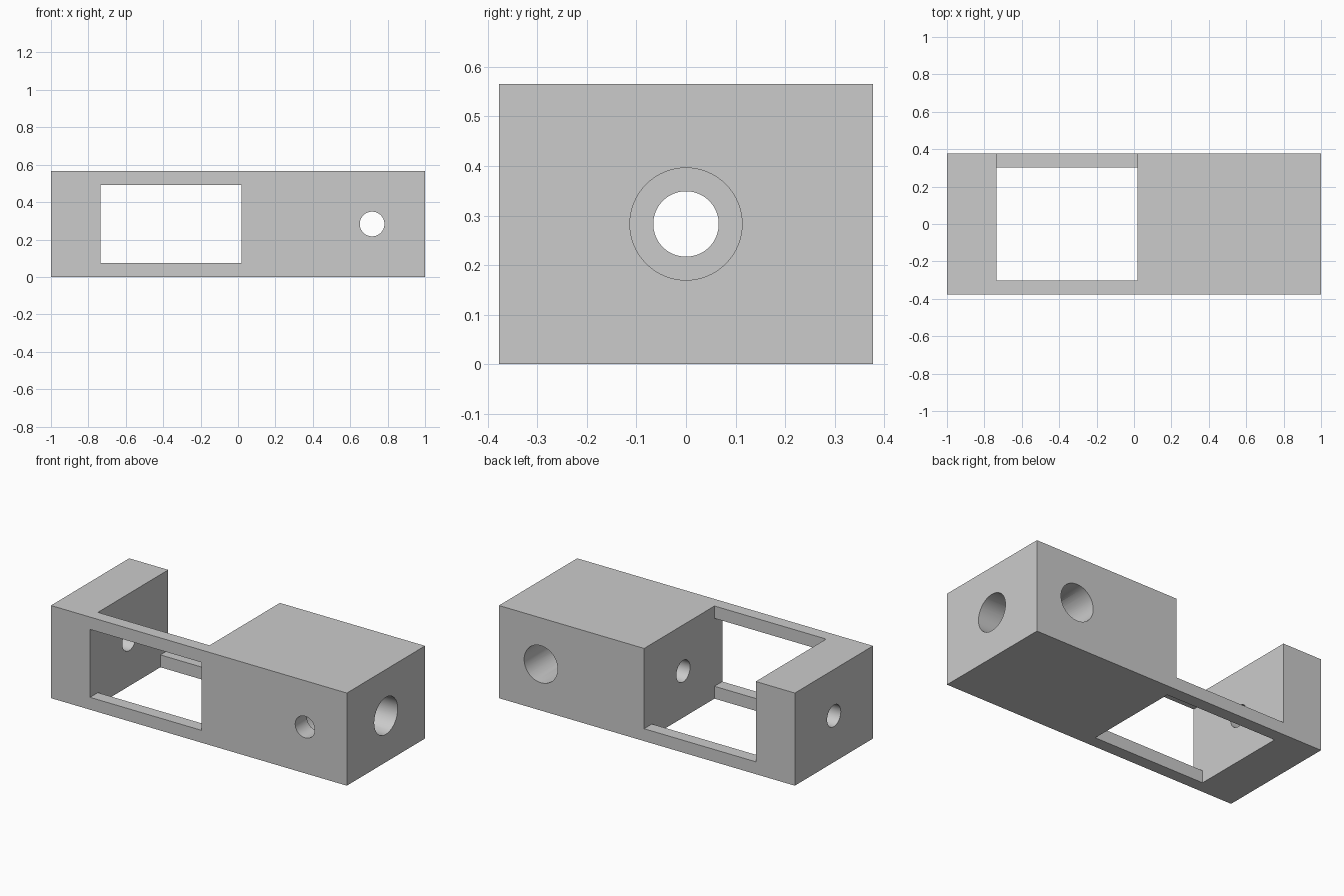
import bpy
import math

default = bpy.data.objects.get("Cube")
if default:
    bpy.data.objects.remove(default, do_unlink=True)

# Overall proportions, in steps of one wall unit
U = 2 / 53
LENGTH, DEPTH, HEIGHT = 53 * U, 20 * U, 15 * U
WALL = 2 * U
SLOT_X0, SLOT_X1 = -1 + 7 * U, -1 + 27 * U
MID_Z = HEIGHT / 2
CROSS_X = 1 - 7.5 * U
SMALL_R, BIG_R = 1.75 * U, 3 * U
STOP = 3 * U      # thickness left in front of each wide bore
OUT = 0.2         # cutter overshoot

grey = bpy.data.materials.new("plain grey")
grey.use_nodes = True
colour = (0.6, 0.6, 0.6, 1)
grey.diffuse_color = colour
grey.node_tree.nodes["Principled BSDF"].inputs["Base Color"].default_value = colour


def box(name, low, high):
    """Box between two opposite corners."""
    centre = [(a + b) / 2 for a, b in zip(low, high)]
    bpy.ops.mesh.primitive_cube_add(size=1, location=centre)
    obj = bpy.context.object
    obj.name = name
    obj.scale = [b - a for a, b in zip(low, high)]
    bpy.ops.object.transform_apply(location=True, rotation=True, scale=True)
    obj.data.materials.append(grey)
    return obj


def rod(name, axis, radius, start, end):
    """Round cutter along x, or along y through the cross hole."""
    middle = (start + end) / 2
    if axis == "x":
        location, rotation = (middle, 0, MID_Z), (0, math.pi / 2, 0)
    else:
        location, rotation = (CROSS_X, middle, MID_Z), (math.pi / 2, 0, 0)
    bpy.ops.mesh.primitive_cylinder_add(vertices=64, radius=radius, depth=end - start,
                                        location=location, rotation=rotation)
    obj = bpy.context.object
    obj.name = name
    bpy.ops.object.transform_apply(location=True, rotation=True, scale=True)
    obj.data.materials.append(grey)
    return obj


half = DEPTH / 2
body = box("housing_body", (-1, -half, 0), (1, half, HEIGHT))

cutters = [
    # Open chamber from top to bottom
    box("chamber_cutter", (SLOT_X0, -half + WALL, -OUT), (SLOT_X1, half - WALL, HEIGHT + OUT)),
    # Framed window at the front
    box("front_window_cutter", (SLOT_X0, -half - OUT, WALL), (SLOT_X1, 0, HEIGHT - WALL)),
    # Back opening, with only the bottom rail left
    box("back_opening_cutter", (SLOT_X0, 0, WALL), (SLOT_X1, half + OUT, HEIGHT + OUT)),
    # Lengthwise hole and its wide bore
    rod("long_hole_cutter", "x", SMALL_R, -1 - OUT, 1 + OUT),
    rod("long_bore_cutter", "x", BIG_R, SLOT_X1 + STOP, 1 + OUT),
    # Cross hole and its wide bore from the back
    rod("cross_hole_cutter", "y", SMALL_R, -half - OUT, half + OUT),
    rod("cross_bore_cutter", "y", BIG_R, -half + STOP, half + OUT),
]

bpy.ops.object.select_all(action="DESELECT")
body.select_set(True)
bpy.context.view_layer.objects.active = body
for cutter in cutters:
    cutter.hide_render = True
    cut = body.modifiers.new(cutter.name, "BOOLEAN")
    cut.operation = "DIFFERENCE"
    cut.solver = "EXACT"
    cut.object = cutter
    bpy.ops.object.modifier_apply(modifier=cut.name)
for cutter in cutters:
    bpy.data.objects.remove(cutter, do_unlink=True)

# Smooth bores, crisp edges
bpy.ops.object.shade_smooth_by_angle(angle=math.radians(30))
